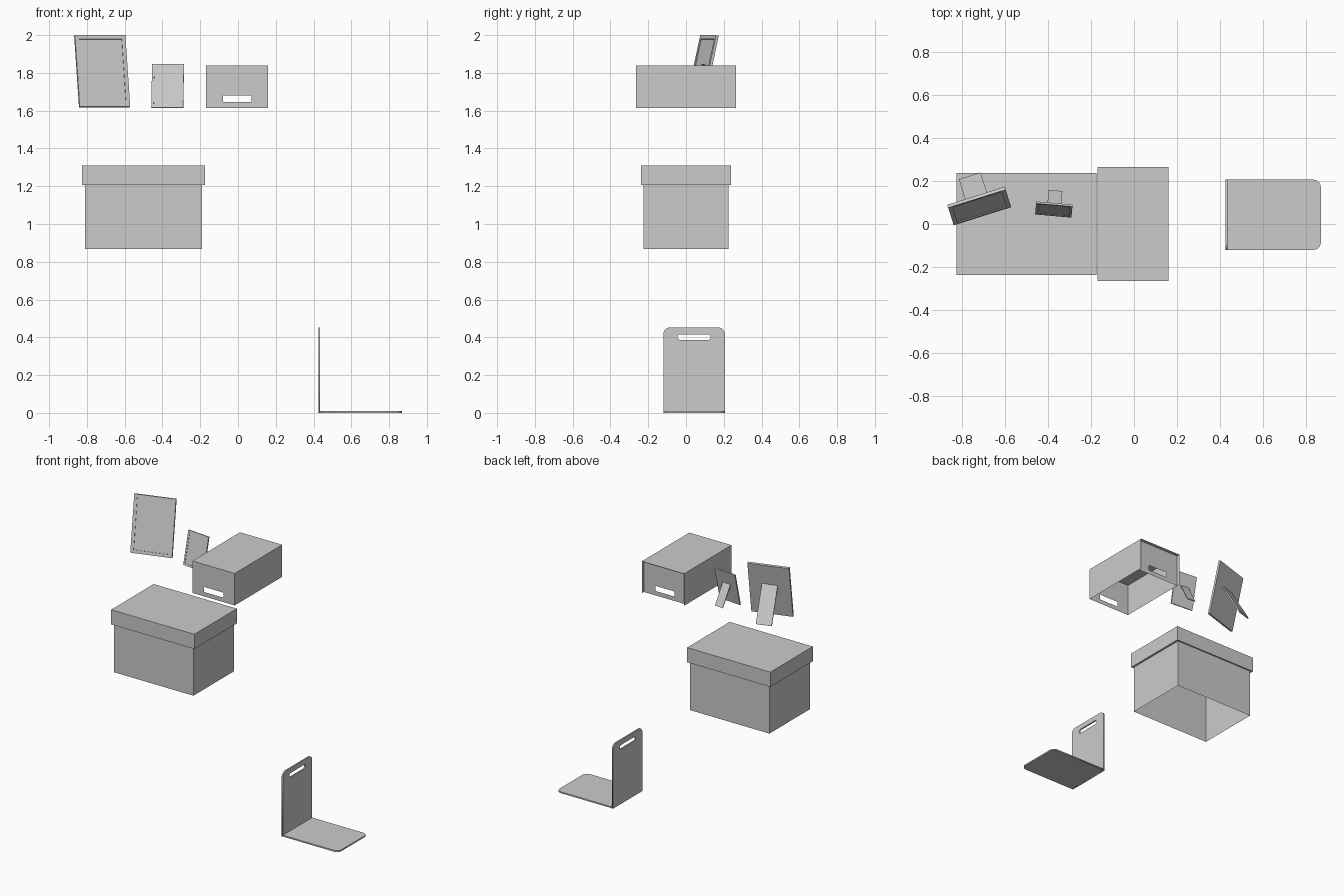
import bpy, bmesh, math
from mathutils import Matrix, Vector

if "Cube" in bpy.data.objects:
    bpy.data.objects.remove(bpy.data.objects["Cube"])


def finish(name, bm, matrix=None):
    me = bpy.data.meshes.new(name)
    if matrix:
        bm.transform(matrix)
    bmesh.ops.recalc_face_normals(bm, faces=bm.faces)
    bm.to_mesh(me)
    bm.free()
    ob = bpy.data.objects.new(name, me)
    bpy.context.collection.objects.link(ob)
    return ob


def box_bm(lo, hi):
    lo, hi = Vector(lo), Vector(hi)
    bm = bmesh.new()
    bmesh.ops.create_cube(bm, size=1, matrix=Matrix.Translation((lo + hi) / 2)
                          @ Matrix.Diagonal((*(hi - lo), 1)))
    bm.normal_update()
    return bm


def drop_faces(bm, *dirs):
    faces = [f for f in bm.faces if any(f.normal.dot(Vector(d)) > 0.9 for d in dirs)]
    bmesh.ops.delete(bm, geom=faces, context='FACES')


def rounded_rect(x0, y0, x1, y1, radii, n=6):
    """Outline with one radius per corner: (x0,y0), (x1,y0), (x1,y1), (x0,y1)."""
    pts = []
    corners = [(x0, y0, 1, 1), (x1, y0, -1, 1), (x1, y1, -1, -1), (x0, y1, 1, -1)]
    for i, (cx, cy, sx, sy) in enumerate(corners):
        r = radii[i]
        if r == 0:
            pts.append((cx, cy))
            continue
        for k in range(n + 1):
            a = math.pi + (i + k / n) * math.pi / 2
            pts.append((cx + sx * r + r * math.cos(a), cy + sy * r + r * math.sin(a)))
    return pts


def sheet(name, outlines, thickness, matrix):
    """Flat panel from outlines (later ones are holes), centred on its plane."""
    cu = bpy.data.curves.new(name, 'CURVE')
    cu.dimensions = '2D'
    cu.fill_mode = 'BOTH' if thickness else 'FRONT'
    cu.extrude = thickness / 2
    for pts in outlines:
        sp = cu.splines.new('POLY')
        sp.points.add(len(pts) - 1)
        for p, q in zip(sp.points, pts):
            p.co = (q[0], q[1], 0, 1)
        sp.use_cyclic_u = True
    tmp = bpy.data.objects.new(name + "_tmp", cu)
    bpy.context.collection.objects.link(tmp)
    bpy.context.view_layer.update()
    me = bpy.data.meshes.new_from_object(
        tmp.evaluated_get(bpy.context.evaluated_depsgraph_get()))
    bpy.data.objects.remove(tmp)
    bm = bmesh.new()
    bm.from_mesh(me)
    bmesh.ops.remove_doubles(bm, verts=bm.verts, dist=1e-5)
    bmesh.ops.dissolve_limit(bm, angle_limit=0.01, verts=bm.verts, edges=bm.edges)
    return finish(name, bm, matrix)


def axes(x, y, z, origin):
    m = Matrix((x, y, z)).transposed().to_4x4()
    m.translation = origin
    return m


# Bookend: upright plate with a handle slot, and a flat base plate
T, R = 0.01, 0.035
sheet("bookend_upright",
      [rounded_rect(-0.12, 0, 0.206, 0.452, (0, 0, R, R)),
       rounded_rect(-0.045, 0.387, 0.131, 0.416, (0.012,) * 4)],
      T, axes((0, 1, 0), (0, 0, 1), (1, 0, 0), (0.43, 0, 0)))
sheet("bookend_base",
      [rounded_rect(0.435, -0.12, 0.868, 0.206, (0, R, R, 0))],
      T, Matrix.Translation((0, 0, T / 2)))

# Large storage box: open shell with an overhanging lid
bm = box_bm((-0.81, -0.226, 0.868), (-0.19, 0.226, 1.3))
drop_faces(bm, (0, 0, -1), (0, 0, 1))
finish("storage_box_body", bm)

bm = box_bm((-0.825, -0.237, 1.206), (-0.175, 0.237, 1.31))
drop_faces(bm, (0, 0, -1))
rim = [e for e in bm.edges if e.is_boundary]
ext = bmesh.ops.extrude_edge_only(bm, edges=rim)
for v in ext["geom"]:
    if isinstance(v, bmesh.types.BMVert):
        v.co.x = -0.5 + math.copysign(0.311, v.co.x + 0.5)
        v.co.y = math.copysign(0.227, v.co.y)
finish("storage_box_lid", bm)

# Upper box: folded cover plus two slotted end panels, the back one recessed
X0, X1, Z0, Z1 = -0.17, 0.16, 1.614, 1.84
bm = box_bm((X0, -0.265, Z0), (X1, 0.265, Z1))
drop_faces(bm, (0, 0, -1), (0, -1, 0), (0, 1, 0))
finish("file_box_cover", bm)
for side, y in (("front", -0.265), ("back", 0.24)):
    sheet("file_box_" + side,
          [rounded_rect(X0, Z0, X1, Z1, (0,) * 4),
           rounded_rect(-0.08, 1.645, 0.071, 1.681, (0,) * 4)],
          0, axes((1, 0, 0), (0, 0, 1), (0, -1, 0), (0, y, 0)))


# Picture frames: leaning slab with a recessed picture and a rear prop
def picture_frame(name, loc, turn, scale):
    w, h, t, lean = 0.28, 0.388, 0.015, math.radians(12.7)
    place = (Matrix.Translation(loc) @ Matrix.Rotation(math.radians(turn), 4, 'Z')
             @ Matrix.Scale(scale, 4))
    bm = box_bm((-w / 2, 0, 0), (w / 2, t, h))
    front = [f for f in bm.faces if f.normal.y < -0.9]
    bmesh.ops.inset_region(bm, faces=front, thickness=0.03)
    ext = bmesh.ops.extrude_discrete_faces(bm, faces=front)
    for f in ext["faces"]:
        bmesh.ops.translate(bm, verts=f.verts, vec=(0, 0.004, 0))
    finish(name + "_frame", bm, place @ Matrix.Rotation(-lean, 4, 'X'))
    # prop runs from the back of the frame down to the shelf
    top = Vector((0, t + 0.235 * math.sin(lean), 0.235 * math.cos(lean)))
    foot = Vector((0, 0.197, 0.0))
    d = foot - top
    ang = math.atan2(d.y, -d.z)
    bm = box_bm((-0.053, -0.009, -d.length), (0.053, 0, 0))
    finish(name + "_prop", bm, place @ Matrix.Translation(top)
           @ Matrix.Rotation(ang, 4, 'X'))


picture_frame("large_picture", (-0.704, 0.036, 1.621), 17.5, 1.0)
picture_frame("small_picture", (-0.375, 0.037, 1.617), -5, 0.605)
